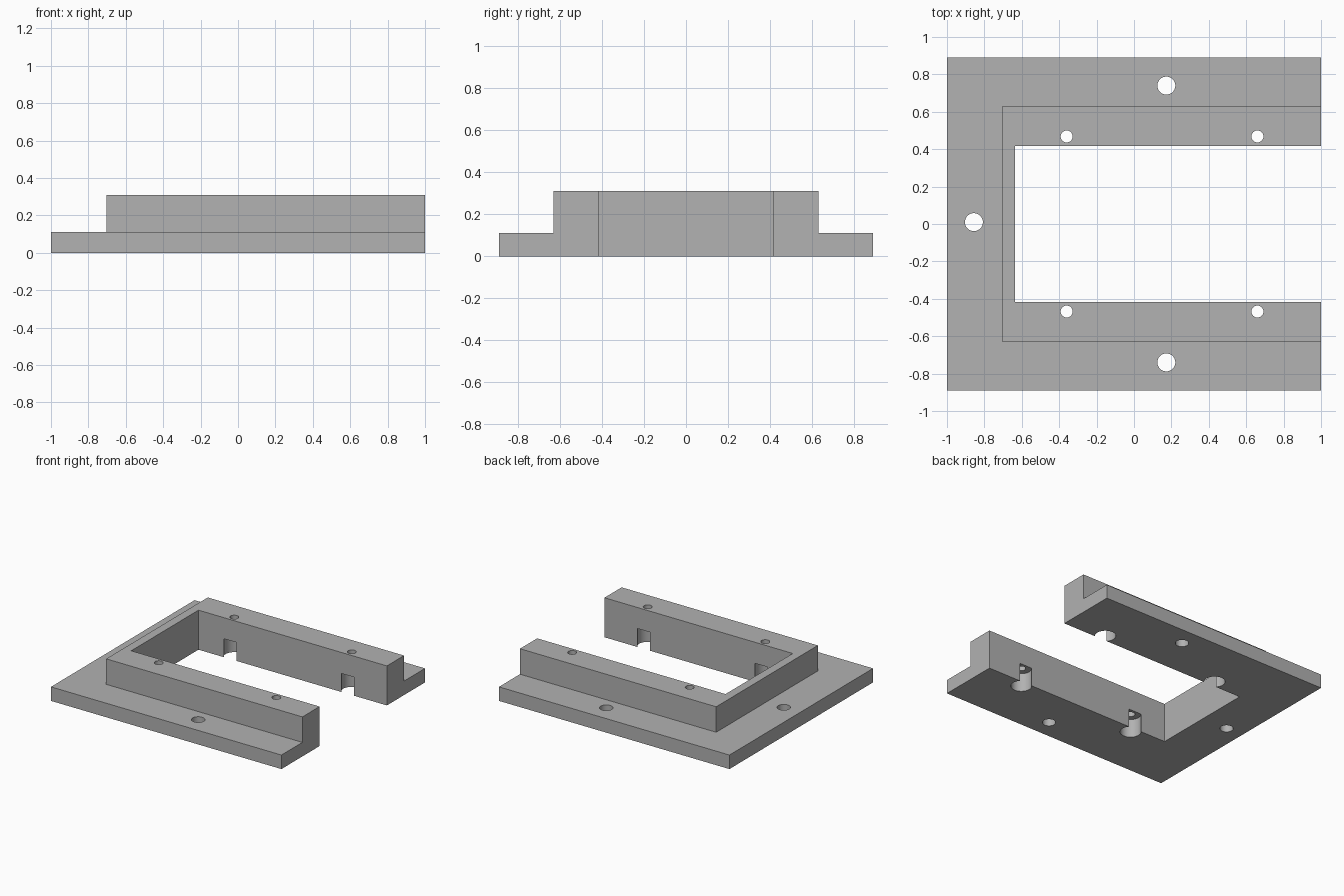
import bpy
import bmesh
from mathutils import Matrix

if "Cube" in bpy.data.objects:
    bpy.data.objects.remove(bpy.data.objects["Cube"], do_unlink=True)

HALF_Y, TOP, FLANGE = 0.89, 0.31, 0.11
grey = bpy.data.materials.new("grey")
grey.use_nodes = True
grey.diffuse_color = (0.445, 0.445, 0.445, 1)
grey.node_tree.nodes["Principled BSDF"].inputs["Base Color"].default_value = grey.diffuse_color


def add_object(name, bm):
    bmesh.ops.recalc_face_normals(bm, faces=bm.faces)
    mesh = bpy.data.meshes.new(name)
    bm.to_mesh(mesh)
    bm.free()
    mesh.materials.append(grey)
    obj = bpy.data.objects.new(name, mesh)
    bpy.context.scene.collection.objects.link(obj)
    return obj


def prism(name, outline, z0, z1):
    """Extrude a flat outline from z0 up to z1."""
    bm = bmesh.new()
    face = bm.faces.new([bm.verts.new((x, y, z0)) for x, y in outline])
    grown = bmesh.ops.extrude_face_region(bm, geom=[face])["geom"]
    verts = [v for v in grown if isinstance(v, bmesh.types.BMVert)]
    bmesh.ops.translate(bm, verts=verts, vec=(0, 0, z1 - z0))
    return add_object(name, bm)


def rectangle(x0, x1, y):
    return [(x0, -y), (x1, -y), (x1, y), (x0, y)]


def cylinder(name, x, y, radius, z0, z1):
    bm = bmesh.new()
    bmesh.ops.create_cone(bm, cap_ends=True, segments=40, radius1=radius, radius2=radius,
                          depth=z1 - z0, matrix=Matrix.Translation((x, y, (z0 + z1) / 2)))
    return add_object(name, bm)


def cut(target, cutter):
    """Subtract the cutter, then discard it."""
    cutter.hide_render = True
    mod = target.modifiers.new("cut", "BOOLEAN")
    mod.operation, mod.solver, mod.object = "DIFFERENCE", "EXACT", cutter
    bpy.context.view_layer.objects.active = target
    bpy.ops.object.modifier_apply(modifier=mod.name)
    bpy.data.objects.remove(cutter, do_unlink=True)


# Solid block, then the flange step around three sides
frame = prism("mounting_frame", rectangle(-1, 1, HALF_Y), 0, TOP)
wall_x, wall_y = -0.703, 0.63
step = [(2, -wall_y), (wall_x, -wall_y), (wall_x, wall_y), (2, wall_y),
        (2, 2), (-2, 2), (-2, -2), (2, -2)]
cut(frame, prism("step_cutter", step, FLANGE, 1))

# Open-ended central slot
cut(frame, prism("slot_cutter", rectangle(-0.635, 2, 0.417), -1, 1))

# Flange mounting holes
for x, y in [(0.173, 0.74), (0.173, -0.74), (-0.856, 0.01)]:
    cut(frame, cylinder("flange_hole", x, y, 0.048, -1, 1))

# Small wall holes with wide counterbores opening below and into the slot
for x in (-0.36, 0.66):
    for side in (-1, 1):
        y = side * 0.468
        cut(frame, cylinder("counterbore", x, y, 0.075, -1, 0.145))
        cut(frame, cylinder("screw_hole", x, y, 0.032, 0.05, 1))

# Smooth hole walls, sharp block edges
bpy.ops.object.select_all(action="DESELECT")
frame.select_set(True)
bpy.context.view_layer.objects.active = frame
bpy.ops.object.shade_smooth_by_angle(angle=0.5)
